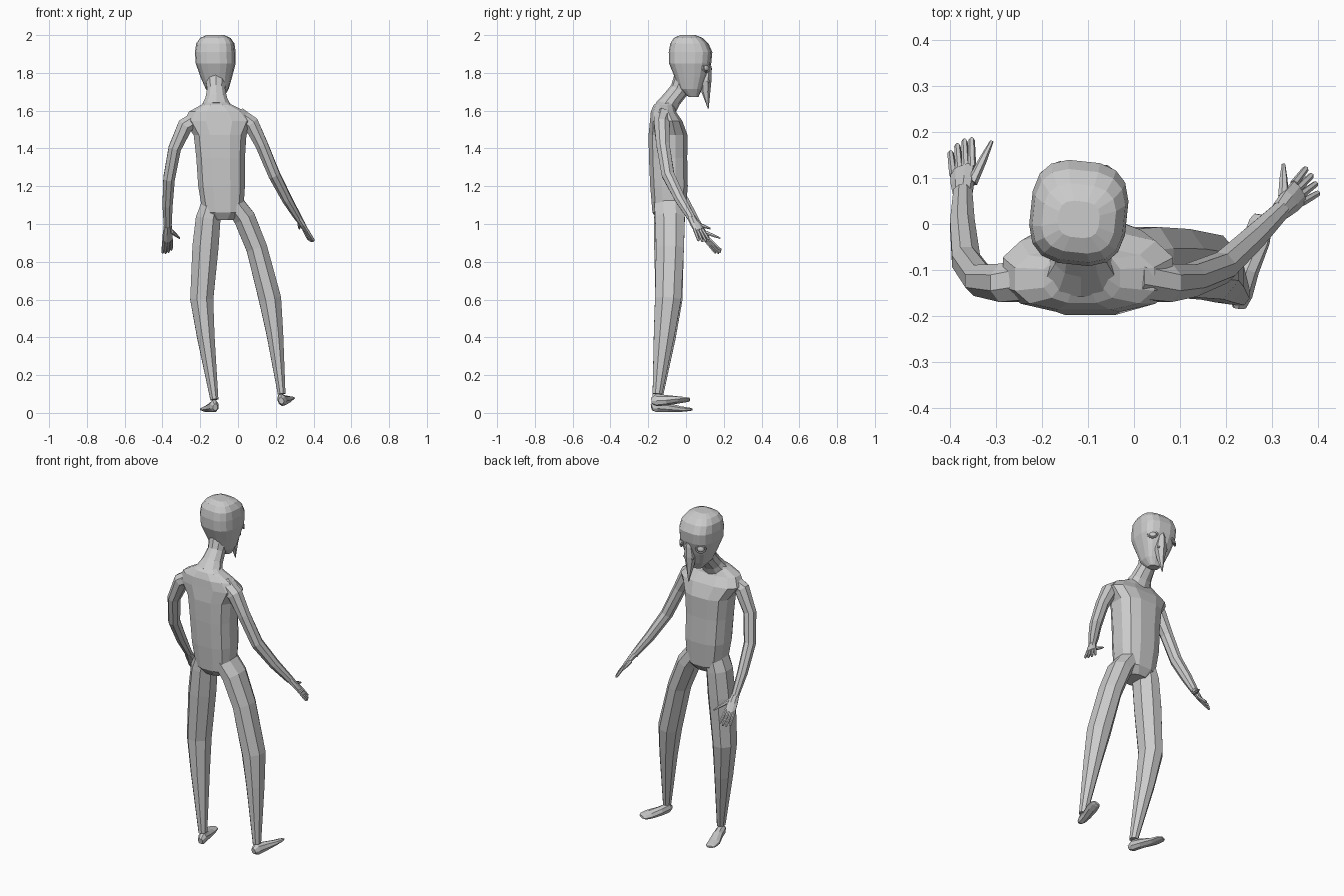
import bpy, bmesh, math
from mathutils import Vector, Matrix


def loft(name, rings, side=(1, 0, 0), n=8, p=2.0, level=False, yaw=0.0):
    """Skin rings (x, y, z, half width, half depth); level keeps them horizontal."""
    bm = bmesh.new()
    centres = [Vector(r[:3]) for r in rings]
    loops = []
    for i, r in enumerate(rings):
        t = centres[min(i + 1, len(rings) - 1)] - centres[max(i - 1, 0)]
        t = Vector((0, 0, 1)) if level else t.normalized()
        s = Vector(side)
        s = (s - t * s.dot(t)).normalized()
        s = Matrix.Rotation(yaw, 3, t) @ s
        d = t.cross(s)
        loop = []
        for k in range(n):
            a = 2 * math.pi * (k + 0.5) / n
            c, q = math.cos(a), math.sin(a)
            u = math.copysign(abs(c) ** (2 / p), c) * r[3]
            v = math.copysign(abs(q) ** (2 / p), q) * r[4]
            loop.append(bm.verts.new(centres[i] + s * u + d * v))
        loops.append(loop)
    for a, b in zip(loops, loops[1:]):
        for k in range(n):
            j = (k + 1) % n
            bm.faces.new((a[k], a[j], b[j], b[k]))
    bm.faces.new(loops[0][::-1])
    bm.faces.new(loops[-1])
    bmesh.ops.recalc_face_normals(bm, faces=bm.faces)
    mesh = bpy.data.meshes.new(name)
    bm.to_mesh(mesh)
    bm.free()
    ob = bpy.data.objects.new(name, mesh)
    bpy.context.collection.objects.link(ob)
    return ob


def hand(label, wrist, knuckles, tips, thumb):
    """Flat palm, four fingers fanned between two end points, and a thumb."""
    w = Vector(wrist)
    k0, k1 = map(Vector, knuckles)
    t0, t1 = map(Vector, tips)
    mid, side = (k0 + k1) / 2, k1 - k0
    half = side.length / 2 + 0.007
    loft(label + "_palm", [(*w, 0.022, 0.019), (*w.lerp(mid, 0.5), half * 0.95, 0.016),
                           (*mid, half, 0.011)], side)
    for i in range(4):
        a, b = k0.lerp(k1, i / 3), t0.lerp(t1, i / 3)
        b += (b - a) * (0, 0.12, 0.12, 0)[i]
        a = a - (b - a) * 0.1
        loft(f"{label}_finger_{i + 1}", [(*a, 0.009, 0.009), (*a.lerp(b, 0.6), 0.008, 0.008),
                                         (*a.lerp(b, 0.93), 0.007, 0.007), (*b, 0.003, 0.003)], side, 6)
    a, b = map(Vector, thumb)
    loft(label + "_thumb", [(*a, 0.012, 0.012), (*a.lerp(b, 0.55), 0.009, 0.009),
                            (*b, 0.004, 0.004)], side, 6)


# Torso, with narrow pelvis and sloping shoulders
loft("torso", [
    (-.08, -.09, 1.02, .06, .06), (-.08, -.09, 1.06, .11, .09), (-.087, -.09, 1.2, .127, .102),
    (-.092, -.095, 1.35, .132, .104), (-.095, -.095, 1.47, .143, .106),
    (-.10, -.105, 1.545, .19, .088), (-.108, -.12, 1.595, .155, .068),
    (-.113, -.118, 1.63, .085, .055), (-.115, -.1, 1.65, .055, .045)],
    n=12, p=2.7, level=True)

# Neck leaning forward
loft("neck", [(-.115, -.11, 1.61, .085, .06), (-.115, -.075, 1.66, .06, .05),
              (-.116, -.035, 1.71, .05, .05), (-.118, 0, 1.79, .06, .06)], n=10)

# Head, boxy from above and tapering to the jaw
yaw = math.radians(-6)
loft("head", [
    (-.105, .04, 1.672, .03, .025), (-.11, .025, 1.715, .06, .06), (-.115, .025, 1.78, .083, .085),
    (-.118, .022, 1.85, .104, .11), (-.12, .024, 1.91, .106, .114),
    (-.12, .018, 1.955, .1, .1), (-.12, .012, 1.985, .08, .075), (-.12, .01, 2.0, .045, .04)],
    n=16, p=2.9, level=True, yaw=yaw)

# Long pointed beak
loft("beak", [(-.1, .11, 1.88, .012, .012), (-.1, .11, 1.82, .024, .025), (-.1, .105, 1.76, .035, .03),
              (-.1, .105, 1.7, .021, .024), (-.1, .118, 1.61, .002, .002)], n=6, level=True, yaw=yaw)

# Eyes with raised rims, and nostrils
for s, label in ((-1, "left"), (1, "right")):
    facing = Matrix.Rotation(yaw - s * math.radians(38), 4, "Z") @ Matrix.Rotation(math.radians(-80), 4, "X")
    spot = Vector((-.112 + s * .068, .112 - s * .006, 1.825))
    bpy.ops.mesh.primitive_torus_add(major_segments=14, minor_segments=5, major_radius=.026, minor_radius=.005)
    rim = bpy.context.object
    rim.name = label + "_eye_rim"
    rim.matrix_world = Matrix.Translation(spot) @ facing @ Matrix.Diagonal((1, .8, 1, 1))
    bpy.ops.mesh.primitive_uv_sphere_add(segments=12, ring_count=6, radius=.021)
    eye = bpy.context.object
    eye.name = label + "_eye"
    eye.matrix_world = Matrix.Translation(spot) @ facing @ Matrix.Diagonal((1, .8, .45, 1))
    bpy.ops.mesh.primitive_uv_sphere_add(segments=8, ring_count=5, radius=.008,
                                         location=(-.1 + s * .027, .118, 1.755))
    bpy.context.object.name = label + "_nostril"

# Arms: shoulder, elbow, wrist
loft("left_arm", [(-.2, -.12, 1.56, .05, .05), (-.28, -.128, 1.52, .045, .045), (-.335, -.122, 1.4, .036, .037),
                  (-.365, -.08, 1.24, .033, .035), (-.373, 0, 1.1, .029, .03), (-.372, .07, .985, .022, .02)])
loft("right_arm", [(0, -.12, 1.57, .05, .05), (.07, -.128, 1.53, .045, .045), (.125, -.122, 1.42, .036, .038),
                   (.192, -.095, 1.26, .033, .036), (.26, -.03, 1.13, .028, .03), (.32, .03, 1.03, .02, .022)])

# Hands
hand("left_hand", (-.372, .065, .99), ((-.393, .11, .905), (-.352, .128, .915)),
     ((-.399, .158, .845), (-.353, .187, .86)), ((-.352, .09, .96), (-.309, .18, .925)))
hand("right_hand", (.318, .028, 1.035), ((.367, .048, .965), (.35, .09, .968)),
     ((.402, .068, .91), (.375, .122, .915)), ((.325, .06, 1.0), (.325, .13, .975)))

# Legs: hip, thigh, knee, calf, ankle
loft("left_leg", [(-.14, -.09, 1.1, .06, .08), (-.158, -.09, 1.03, .071, .085), (-.172, -.09, .88, .075, .085),
                  (-.192, -.09, .6, .066, .077), (-.17, -.112, .4, .05, .062), (-.125, -.152, .07, .023, .028)])
loft("right_leg", [(-.03, -.09, 1.12, .055, .085), (.035, -.085, 1.03, .062, .085), (.1, -.085, .87, .06, .08),
                   (.17, -.095, .6, .064, .075), (.195, -.115, .42, .048, .06), (.231, -.152, .1, .022, .027)])

# Feet, toes turned outward
loft("left_foot", [(-.12, -.182, .03, .014, .018), (-.126, -.155, .036, .025, .034), (-.14, -.1, .029, .028, .026),
                   (-.165, -.03, .02, .034, .016), (-.175, .015, .019, .03, .01), (-.18, .03, .018, .018, .006)])
loft("right_foot", [(.229, -.182, .064, .014, .018), (.232, -.155, .068, .024, .034), (.245, -.1, .067, .027, .027),
                    (.266, -.035, .069, .032, .016), (.276, .005, .071, .028, .01), (.278, .02, .072, .018, .006)],
     side=(1, -.2, .4))
